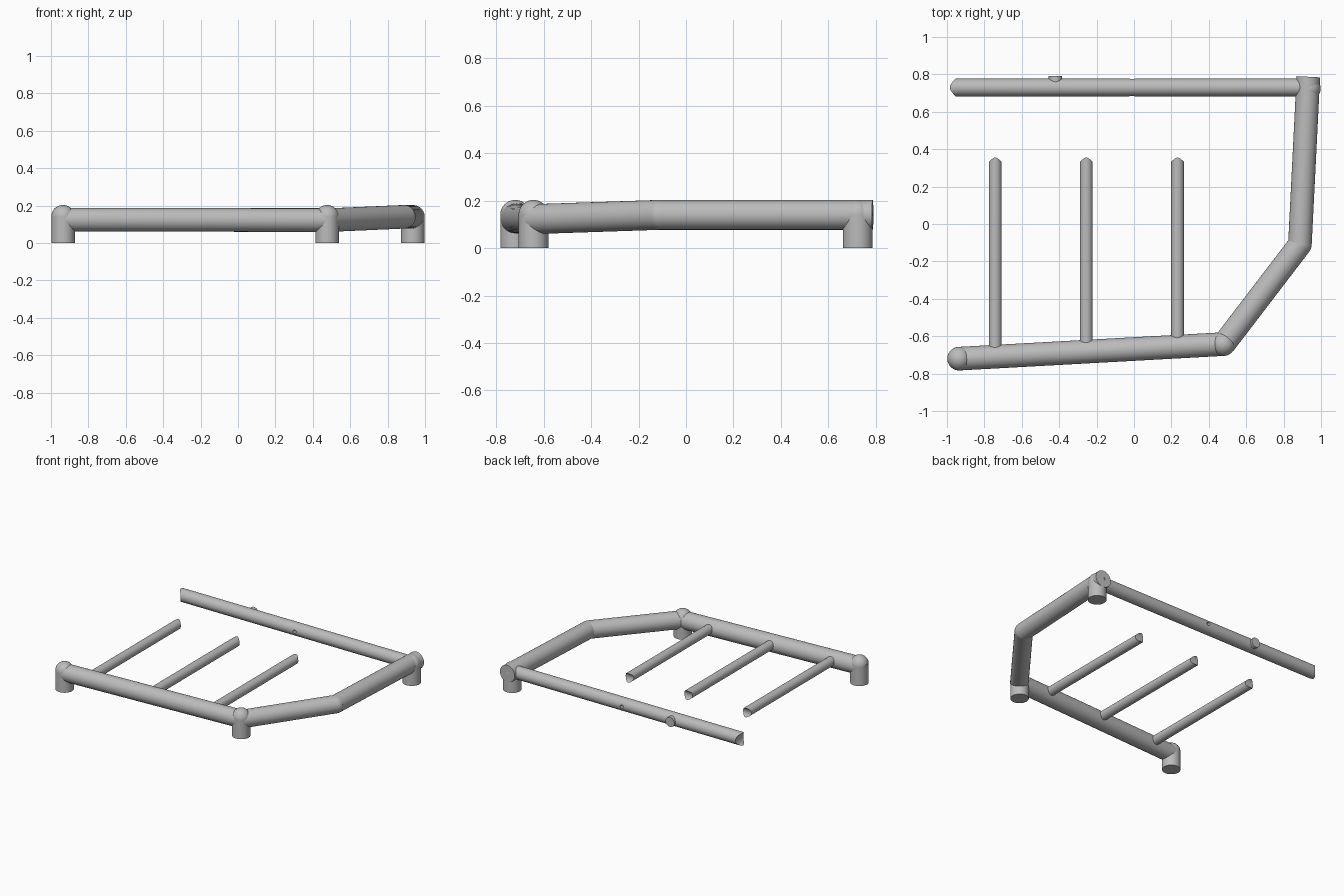
import bpy
from math import sqrt
from mathutils import Vector

if "Cube" in bpy.data.objects:
    bpy.data.objects.remove(bpy.data.objects["Cube"], do_unlink=True)

steel = bpy.data.materials.new("grey_steel")
steel.use_nodes = True
GREY = (0.5, 0.5, 0.5, 1)
steel.diffuse_color = GREY
steel.node_tree.nodes["Principled BSDF"].inputs["Base Color"].default_value = GREY

R_MAIN, R_BACK, R_ROD, R_VENT = 0.063, 0.047, 0.034, 0.013
Z = 0.14


def tube(name, a, b, r, sides=48):
    """Closed cylinder running from point a to point b."""
    a, b = Vector(a), Vector(b)
    d = b - a
    bpy.ops.mesh.primitive_cylinder_add(vertices=sides, radius=r, depth=d.length, location=(a + b) / 2)
    ob = bpy.context.object
    ob.rotation_euler = d.to_track_quat("Z", "Y").to_euler()
    ob.name = name
    ob.data.materials.append(steel)
    return ob


def ball(name, p, r):
    bpy.ops.mesh.primitive_uv_sphere_add(segments=48, ring_count=24, radius=r, location=p)
    ob = bpy.context.object
    ob.name = name
    ob.data.materials.append(steel)
    return ob


def cut(ob, a, b, r):
    """Remove a round hole or saddle from ob."""
    cutter = tube("cutter", a, b, r, 32)
    cutter.hide_render = True
    mod = ob.modifiers.new("cut", "BOOLEAN")
    mod.object, mod.operation, mod.solver = cutter, "DIFFERENCE", "EXACT"
    bpy.context.view_layer.objects.active = ob
    bpy.ops.object.modifier_apply(modifier=mod.name)
    bpy.data.objects.remove(cutter, do_unlink=True)


parts = []

# Main rail: front run, angled corner run and side run
left_end = (-0.935, -0.72, 0.125)
corner = (0.48, -0.642, 0.122)
bend = (0.887, -0.11, Z)
back_end = (0.932, 0.787, Z)
parts.append(tube("front_rail", left_end, corner, R_MAIN))
angled = tube("angled_rail", corner, bend, R_MAIN)
side = tube("side_rail", bend, back_end, R_MAIN)
joint = ball("bend_joint", bend, R_MAIN)
cut(side, (0.932, 0.74, Z), (0.932, 0.85, Z), R_VENT)
parts += [angled, side, joint]

# Posts with domed tops
for name, x, y in (("left_post", -0.935, -0.72),
                   ("corner_post", 0.477, -0.643),
                   ("back_post", 0.935, 0.724)):
    parts.append(tube(name, (x, y, 0), (x, y, Z), R_MAIN))
    dome = ball(name + "_dome", (x, y, Z), R_MAIN)
    if name == "left_post":
        cut(dome, (x - 0.1, y, Z), (x - 0.04, y, Z), R_VENT)
    parts.append(dome)

# Back rail with a saddle-cut free end and a through vent
tip, y = -0.985, 0.73
back = tube("back_rail", (tip, y, Z), (0.9, y, Z), R_BACK)
r = R_BACK * 1.1
xc = tip - sqrt(r * r - R_BACK * R_BACK)
cut(back, (xc, y - 0.1, Z), (xc, y + 0.1, Z), r)
cut(back, (-0.01, y - 0.1, Z), (-0.01, y + 0.1, Z), R_VENT)
parts.append(back)
parts.append(tube("back_stub", (-0.42, y, Z), (-0.42, 0.79, Z), 0.036))

# Cross rods with saddle-cut free ends
tip, zr = 0.355, 0.13
r = R_ROD * 1.1
yc = tip + sqrt(r * r - R_ROD * R_ROD)
for i, x in enumerate((-0.742, -0.255, 0.233)):
    rod = tube(f"cross_rod_{i + 1}", (x, -0.66, zr), (x, tip, zr), R_ROD)
    cut(rod, (x - 0.1, yc, zr), (x + 0.1, yc, zr), r)
    parts.append(rod)

# Smooth shading with sharp cut edges
bpy.ops.object.select_all(action="DESELECT")
for ob in parts:
    ob.select_set(True)
bpy.context.view_layer.objects.active = parts[0]
bpy.ops.object.shade_smooth_by_angle(angle=0.6)
